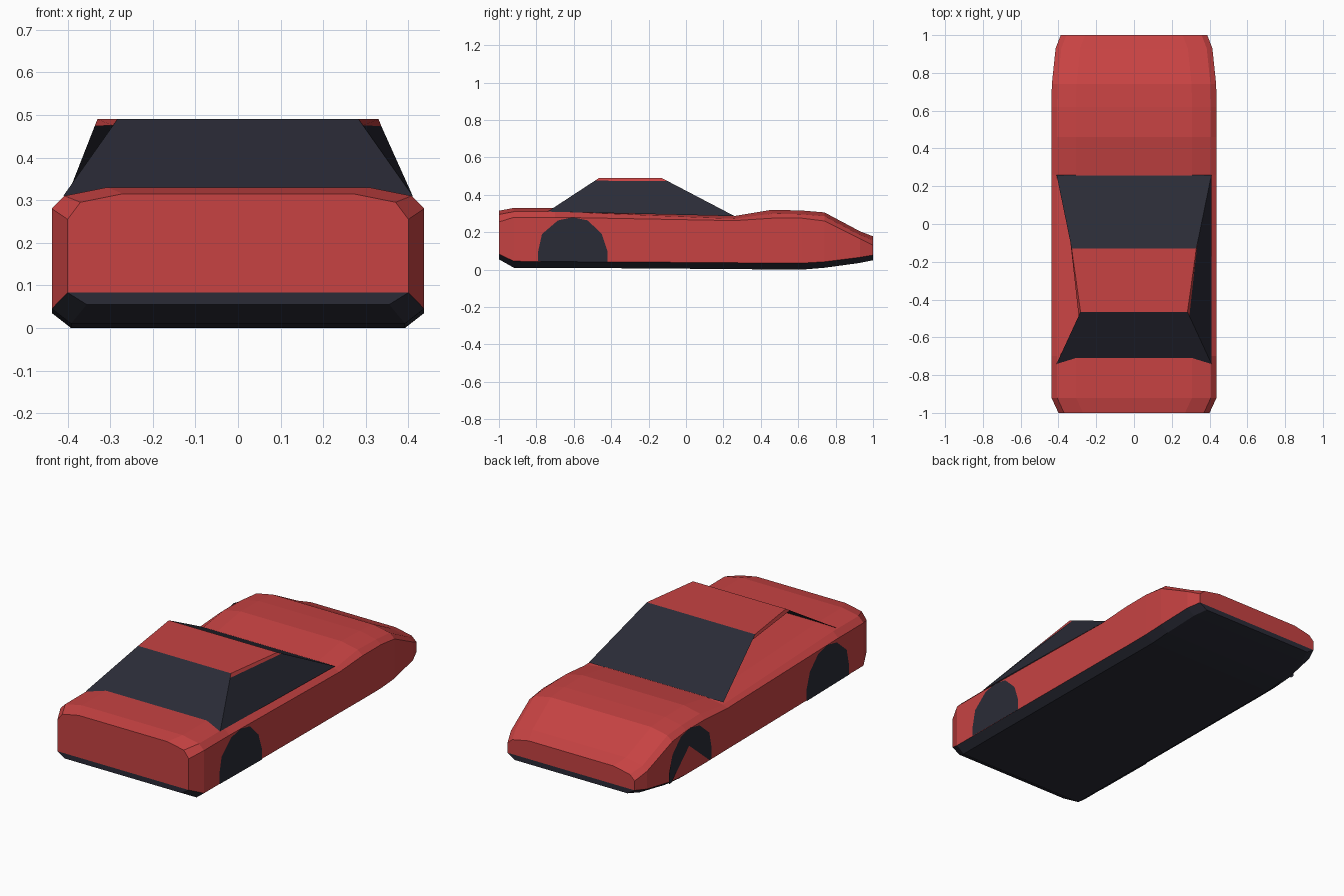
import bpy
import bmesh
from mathutils import Vector

cube = bpy.data.objects.get("Cube")
if cube:
    bpy.data.objects.remove(cube, do_unlink=True)


def material(name, rgb):
    mat = bpy.data.materials.new(name)
    mat.use_nodes = True
    mat.diffuse_color = (*rgb, 1)
    mat.node_tree.nodes["Principled BSDF"].inputs["Base Color"].default_value = (*rgb, 1)
    return mat


RED = material("red paint", (0.57, 0.055, 0.055))
DARK = material("dark glass and trim", (0.023, 0.024, 0.037))


def finish(name, bm, mats):
    mesh = bpy.data.meshes.new(name)
    bm.to_mesh(mesh)
    bm.free()
    for mat in mats:
        mesh.materials.append(mat)
    obj = bpy.data.objects.new(name, mesh)
    bpy.context.collection.objects.link(obj)
    return obj


def panel(name, points, mat, centre=(0, -0.25, 0.25)):
    """One flat panel that faces away from the centre."""
    bm = bmesh.new()
    face = bm.faces.new([bm.verts.new(p) for p in points])
    face.normal_update()
    if face.normal.dot(face.calc_center_median() - Vector(centre)) < 0:
        face.normal_flip()
    return finish(name, bm, [mat])


# Body: chamfered cross-sections joined along the length
# y, half width, floor, sill, side top, deck
STATIONS = [
    (-1.0, 0.40, 0.055, 0.083, 0.255, 0.315),
    (-0.92, 0.437, 0.01, 0.045, 0.28, 0.33),
    (-0.70, 0.437, 0.01, 0.044, 0.28, 0.33),
    (0.26, 0.437, 0.003, 0.037, 0.262, 0.287),
    (0.46, 0.437, 0.001, 0.035, 0.275, 0.32),
    (0.62, 0.437, 0.0, 0.035, 0.275, 0.316),
    (0.74, 0.435, 0.01, 0.042, 0.26, 0.306),
    (0.93, 0.415, 0.036, 0.066, 0.165, 0.205),
    (1.0, 0.388, 0.05, 0.078, 0.13, 0.178),
]


def section(bm, y, w, floor, sill, side, deck):
    shoulder = max(deck - 0.02, side + 0.01)
    half = [(w - 0.045, floor), (w, sill), (w, side),
            (w - 0.03, shoulder), (w - 0.13, deck)]
    ring = half + [(-x, z) for x, z in reversed(half)]
    return [bm.verts.new((x, y, z)) for x, z in ring]


bm = bmesh.new()
rings = [section(bm, *s) for s in STATIONS]
count = len(rings[0])
for a, b in zip(rings, rings[1:]):
    for i in range(count):
        j = (i + 1) % count
        face = bm.faces.new((a[i], a[j], b[j], b[i]))
        # Sill chamfers and floor are dark
        face.material_index = int(i in (0, count - 2, count - 1))
for ring in (rings[0], rings[-1]):
    bm.faces.new(ring[1:-1])
    bm.faces.new((ring[0], ring[1], ring[-2], ring[-1])).material_index = 1
bmesh.ops.recalc_face_normals(bm, faces=bm.faces)
finish("body", bm, [RED, DARK])


# Cabin: thin panels between the deck and the roof
def corners(side):
    low_front = Vector((side * 0.41, 0.26, 0.286))
    low_rear = Vector((side * 0.41, -0.74, 0.31))
    top_front = Vector((side * 0.33, -0.13, 0.49))
    top_rear = Vector((side * 0.283, -0.465, 0.49))
    return low_front, low_rear, top_front, top_rear


lf, lr, tf, tr = corners(1)
lf2, lr2, tf2, tr2 = corners(-1)
panel("roof", (tf, tr, tr2, tf2), RED)
panel("windshield", (lf, tf, tf2, lf2), DARK)
panel("back_window", (lr, tr, tr2, lr2), DARK)

for side, label in ((1, "left"), (-1, "right")):
    lf, lr, tf, tr = corners(side)
    rail_front, rail_rear = tf.lerp(lf, 0.08), tr.lerp(lr, 0.08)
    panel(label + "_roof_rail", (tf, tr, rail_rear, rail_front), RED)
    # The other side is an open window
    if side == 1:
        panel("side_window", (rail_front, rail_rear, lr, lf), DARK)

# Wheel arches: flat dark plates on the body sides
ARCH = [(-0.185, 0.045), (-0.185, 0.10), (-0.165, 0.19), (-0.08, 0.263),
        (0.0, 0.28), (0.08, 0.263), (0.155, 0.19), (0.185, 0.10), (0.185, 0.04)]
NOTCH = [(0.165, 0.04), (0.01, 0.185), (-0.165, 0.04)]


def arch(name, side, y, outline):
    panel(name, [(side * 0.4395, y + dy, z) for dy, z in outline], DARK, (0, y, 0.15))


arch("left_arch_plate", 1, -0.605, ARCH)
arch("right_arch_plate", -1, -0.605, ARCH)
arch("notched_arch_plate", -1, 0.59, ARCH + NOTCH)
